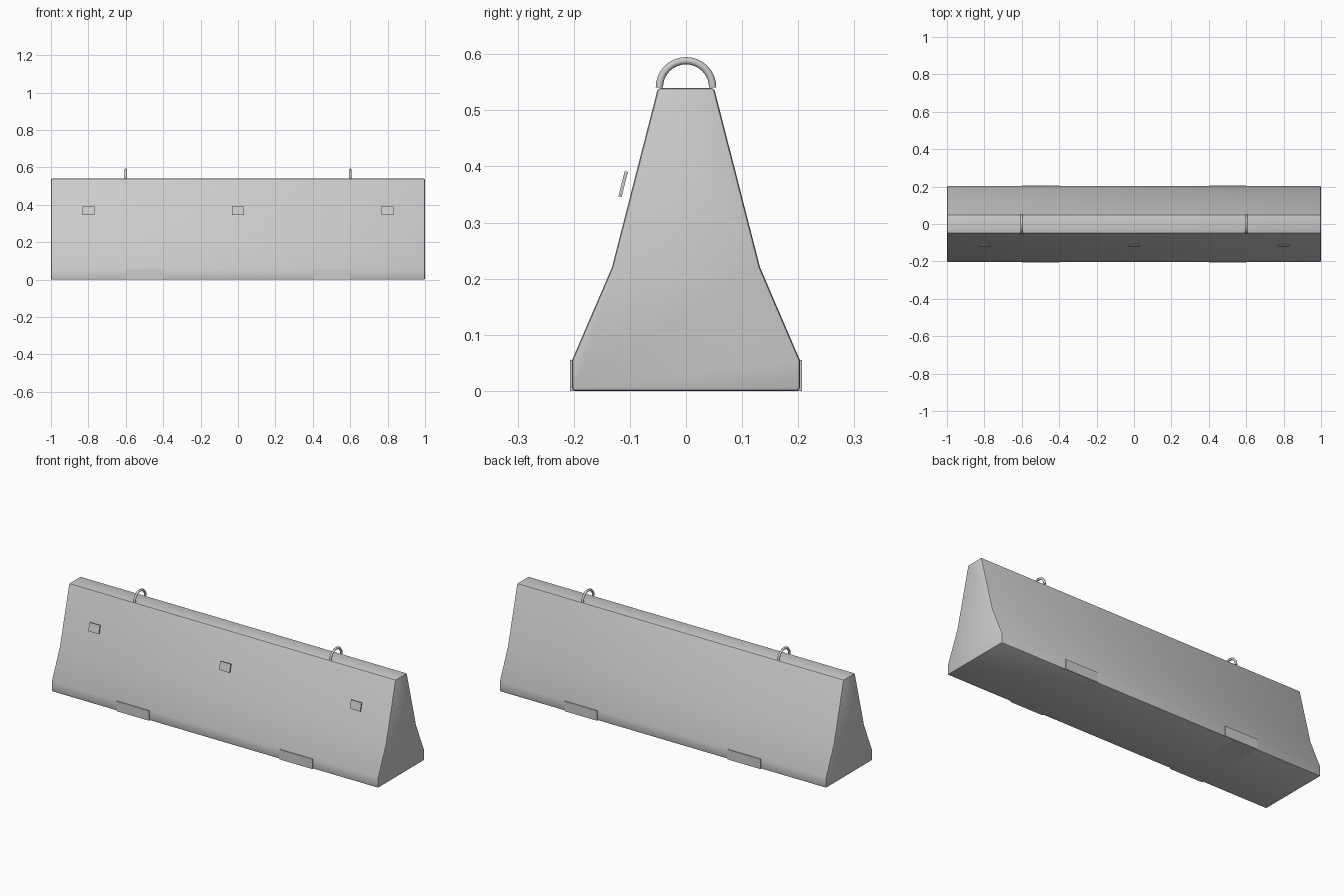
import bpy, bmesh, math

if "Cube" in bpy.data.objects:
    bpy.data.objects.remove(bpy.data.objects["Cube"])

mat = bpy.data.materials.new("concrete grey")
mat.diffuse_color = (0.6, 0.6, 0.6, 1)
mat.use_nodes = True
mat.node_tree.nodes["Principled BSDF"].inputs["Base Color"].default_value = mat.diffuse_color


def add(name, bm, smooth=None):
    bmesh.ops.recalc_face_normals(bm, faces=bm.faces)
    me = bpy.data.meshes.new(name)
    bm.to_mesh(me)
    bm.free()
    me.materials.append(mat)
    ob = bpy.data.objects.new(name, me)
    bpy.context.collection.objects.link(ob)
    if smooth:
        bpy.ops.object.select_all(action='DESELECT')
        ob.select_set(True)
        bpy.context.view_layer.objects.active = ob
        bpy.ops.object.shade_smooth_by_angle(angle=math.radians(smooth))
    return ob


def box(name, loc, size, tilt=0):
    bm = bmesh.new()
    bmesh.ops.create_cube(bm, size=1)
    bmesh.ops.scale(bm, vec=size, verts=bm.verts)
    ob = add(name, bm)
    ob.location = loc
    ob.rotation_euler.x = tilt


# Barrier body: mirrored profile extruded along x, sharp edges rounded
half = [(0.203, 0.0), (0.203, 0.055), (0.132, 0.22), (0.05, 0.54)]
profile = half + [(-y, z) for y, z in reversed(half)]
bm = bmesh.new()
face = bm.faces.new([bm.verts.new((-1, y, z)) for y, z in profile])
ext = bmesh.ops.extrude_face_region(bm, geom=[face], use_keep_orig=True)
bmesh.ops.translate(bm, vec=(2, 0, 0),
                    verts=[v for v in ext["geom"] if isinstance(v, bmesh.types.BMVert)])
bmesh.ops.recalc_face_normals(bm, faces=bm.faces)
sharp = [e for e in bm.edges if e.calc_face_angle(0) > math.radians(30)]
bmesh.ops.bevel(bm, geom=sharp, offset=0.006, segments=2, profile=0.5, affect='EDGES')
add("barrier_body", bm, 30)

# Forklift pockets through the base
for x in (-0.5, 0.5):
    box("base_pocket", (x, 0, 0.0275), (0.2, 0.414, 0.055))

# Reflector plates standing just off the front face
for x in (-0.8, 0, 0.8):
    box("reflector_plate", (x, -0.112, 0.3685), (0.064, 0.006, 0.046), -math.radians(14))

# Half-ring lifting loops
ARC, SIDES, R, r = 16, 10, 0.0475, 0.0065
for x in (-0.6, 0.6):
    bm = bmesh.new()
    rings = []
    for i in range(ARC + 1):
        a = math.pi * i / ARC
        ring = []
        for j in range(SIDES):
            b = 2 * math.pi * j / SIDES
            d = R + r * math.cos(b)
            ring.append(bm.verts.new((x + r * math.sin(b), d * math.cos(a),
                                      0.541 + d * math.sin(a))))
        rings.append(ring)
    for p, q in zip(rings, rings[1:]):
        for j in range(SIDES):
            k = (j + 1) % SIDES
            bm.faces.new((p[j], p[k], q[k], q[j]))
    bm.faces.new(rings[0])
    bm.faces.new(rings[-1])
    add("lifting_loop", bm, 40)
